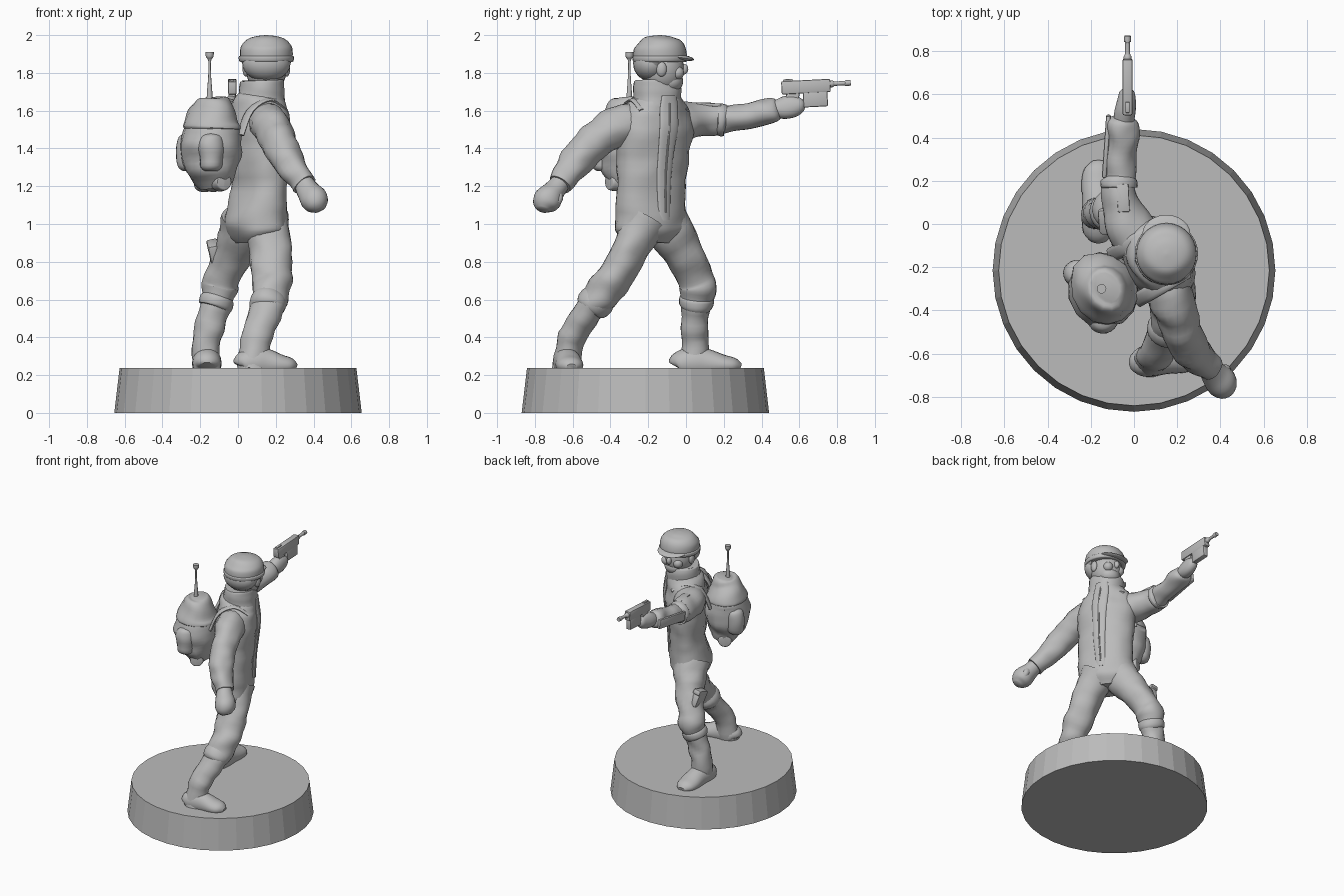
import bpy, bmesh, math
from mathutils import Vector, Matrix, noise

grey = bpy.data.materials.new("plain grey")
grey.diffuse_color = (0.5, 0.5, 0.5, 1)

S = Vector((0.5, -0.866, 0))    # shoulder line, gun arm to free arm
N = Vector((0.866, 0.5, 0))     # direction the chest faces
X, Y, Z = Vector((1, 0, 0)), Vector((0, 1, 0)), Vector((0, 0, 1))


def add(name, bm):
    me = bpy.data.meshes.new(name)
    bm.to_mesh(me)
    bm.free()
    me.materials.append(grey)
    ob = bpy.data.objects.new(name, me)
    bpy.context.collection.objects.link(ob)
    return ob


def tube(name, pts, ref=X, sides=20, steps=4, fold=0.0):
    """Smooth loft through points (x, y, z, radius along ref, other radius)."""
    p = [tuple(q) if len(q) == 5 else tuple(q) + (q[3],) for q in pts]
    rows = []
    for i in range(len(p) - 1):
        a, b, c, d = p[max(i - 1, 0)], p[i], p[i + 1], p[min(i + 2, len(p) - 1)]
        for k in range(steps):
            t = k / steps
            rows.append([0.5 * (2 * n + (o - m) * t + (2 * m - 5 * n + 4 * o - q) * t * t
                                + (3 * n - m - 3 * o + q) * t ** 3)
                         for m, n, o, q in zip(a, b, c, d)])
    rows.append(list(p[-1]))
    bm = bmesh.new()
    rings = []
    for i, r in enumerate(rows):
        c = Vector(r[:3])
        t = (Vector(rows[min(i + 1, len(rows) - 1)][:3]) - Vector(rows[max(i - 1, 0)][:3])).normalized()
        u = (ref - t * ref.dot(t)).normalized()
        v = t.cross(u)
        ring = []
        for j in range(sides):
            w = 2 * math.pi * j / sides
            d = u * (max(r[3], .004) * math.cos(w)) + v * (max(r[4], .004) * math.sin(w))
            co = c + d
            if fold:
                co += d.normalized() * fold * noise.noise(Vector((co.x * 9, co.y * 9, co.z * 13)))
            ring.append(bm.verts.new(co))
        rings.append(ring)
    for a, b in zip(rings, rings[1:]):
        for j in range(sides):
            k = (j + 1) % sides
            bm.faces.new((a[j], a[k], b[k], b[j]))
    bm.faces.new(rings[0][::-1])
    bm.faces.new(rings[-1])
    return add(name, bm)


def box(name, loc, size, rot=(0, 0, 0), bevel=0.008):
    bm = bmesh.new()
    bmesh.ops.create_cube(bm, size=1)
    bmesh.ops.scale(bm, vec=size, verts=bm.verts)
    bmesh.ops.bevel(bm, geom=bm.edges[:], offset=bevel, segments=2, affect='EDGES', profile=0.5)
    ob = add(name, bm)
    ob.location = loc
    ob.rotation_euler = [math.radians(a) for a in rot]
    return ob


def ball(name, loc, size):
    bm = bmesh.new()
    bmesh.ops.create_uvsphere(bm, u_segments=24, v_segments=14, radius=1)
    bmesh.ops.scale(bm, vec=size, verts=bm.verts)
    ob = add(name, bm)
    ob.location = loc
    return ob


# jacket, front placket and collar
tube("jacket", [(.09, -.19, .90, .13, .09), (.09, -.19, .96, .195, .14), (.095, -.19, 1.03, .207, .145),
                (.11, -.18, 1.2, .198, .125), (.11, -.175, 1.36, .205, .14), (.11, -.165, 1.5, .215, .15),
                (.11, -.155, 1.6, .19, .135), (.12, -.15, 1.66, .14, .125), (.125, -.15, 1.70, .10, .10)],
     ref=S, sides=28, fold=.014)
tube("jacket_placket", [(.205, -.115, 1.02, .035, .014), (.218, -.118, 1.2, .042, .014),
                        (.23, -.107, 1.36, .048, .014), (.24, -.092, 1.5, .055, .016),
                        (.226, -.09, 1.6, .055, .016), (.222, -.09, 1.68, .045, .014)], ref=S, fold=.005)
tube("zip", [(.22, -.105, 1.06, .006), (.232, -.107, 1.25, .006), (.252, -.088, 1.5, .006),
             (.235, -.085, 1.64, .006)], ref=S, sides=8)
tube("collar", [(.12, -.155, 1.60, .14, .13), (.125, -.15, 1.67, .128, .12), (.13, -.15, 1.73, .128, .115),
                (.13, -.15, 1.76, .12, .108), (.13, -.15, 1.745, .095, .085)], ref=S, fold=.012)
tube("neck", [(.135, -.14, 1.65, .08), (.145, -.13, 1.78, .08)])
for k, side in ((-.12, "gun"), (.12, "free")):
    c = Vector((.10, -.165, 0)) + S * k
    path = [c - N * .17 + Z * 1.47, c - N * .11 + Z * 1.60, c + Z * 1.655, c + N * .10 + Z * 1.60]
    tube(side + "_shoulder_strap", [tuple(q) + (.035, .012) for q in path], ref=S, sides=12)

# legs
tube("front_leg", [(.04, -.12, 1.02, .13), (.0, -.05, .90, .112), (-.045, .015, .80, .10),
                   (-.085, .05, .71, .092), (-.098, .062, .66, .096), (-.115, .052, .58, .08),
                   (-.14, .045, .48, .076), (-.168, .045, .38, .073), (-.168, .045, .23, .078)], fold=.016)
tube("rear_leg", [(.14, -.22, 1.02, .13), (.17, -.28, .90, .112, .10), (.18, -.33, .80, .11, .095),
                  (.18, -.39, .70, .108, .09), (.172, -.44, .64, .098, .09), (.155, -.50, .56, .088, .08),
                  (.125, -.57, .46, .082, .075), (.092, -.615, .37, .08, .07), (.085, -.635, .23, .085, .072)],
     fold=.016)
tube("front_boot_cuff", [(-.108, .056, .62, .08), (-.113, .054, .60, .092), (-.12, .052, .565, .088),
                         (-.125, .05, .55, .07)], fold=.008)
tube("rear_boot_cuff", [(.166, -.455, .615, .085), (.16, -.475, .59, .096), (.152, -.50, .56, .092),
                        (.148, -.515, .54, .07)], fold=.008)
foot = [(-.06, .04, .035), (-.045, .07, .065), (.03, .078, .085), (.10, .075, .078),
        (.19, .078, .055), (.25, .065, .042), (.285, .03, .02)]
tube("front_boot", [(-.165, .005 + d, .232 + h * .4, w, h) for d, w, h in foot])
tube("rear_boot", [(.065 + d * .85, -.635 + d * .1, .232 + h * .4, w * .93, h) for d, w, h in foot], ref=Y)
box("thigh_pouch", (-.125, .02, .84), (.055, .11, .13), (20, -12, 0), .015)
box("pouch_flap", (-.133, .013, .885), (.06, .118, .04), (20, -12, 0), .012)

# free arm
tube("free_sleeve", [(.13, -.24, 1.54, .09), (.165, -.32, 1.53, .105), (.20, -.42, 1.48, .10),
                     (.225, -.50, 1.42, .094), (.25, -.56, 1.36, .092), (.29, -.61, 1.295, .08),
                     (.33, -.65, 1.24, .068), (.352, -.672, 1.21, .065)], fold=.018)
tube("free_hand", [(.345, -.665, 1.22, .052), (.375, -.70, 1.175, .062), (.405, -.73, 1.135, .073),
                   (.425, -.75, 1.10, .062), (.438, -.758, 1.075, .03)], fold=.008)
tube("free_thumb", [(.40, -.68, 1.17, .02), (.425, -.675, 1.135, .024), (.43, -.69, 1.10, .015)])

# gun arm
tube("gun_sleeve", [(.03, -.09, 1.53, .12), (-.03, .0, 1.545, .108), (-.06, .08, 1.55, .088),
                    (-.072, .16, 1.552, .08), (-.065, .22, 1.55, .07), (-.06, .32, 1.565, .068),
                    (-.055, .42, 1.592, .074), (-.05, .47, 1.605, .068), (-.048, .49, 1.61, .05)], fold=.016)
tube("upper_arm_cuff", [(-.07, .165, 1.55, .074), (-.07, .175, 1.55, .086), (-.068, .20, 1.552, .084),
                        (-.068, .215, 1.55, .068)])
tube("gun_hand", [(-.046, .47, 1.61, .046), (-.04, .52, 1.615, .05, .06), (-.034, .57, 1.625, .044, .058),
                  (-.032, .61, 1.635, .034, .04), (-.032, .63, 1.64, .012)], fold=.006)
box("forearm_pad", (-.128, .36, 1.575), (.022, .29, .07), (7, 0, -4))
box("sleeve_tab", (-.05, .12, 1.632), (.055, .13, .018), (-3, 0, 3), .005)

# pistol
tilt = (3, 0, 0)
box("pistol_body", (-.03, .635, 1.727), (.046, .26, .07), tilt)
box("pistol_magazine", (-.03, .685, 1.665), (.04, .13, .09), tilt)
box("pistol_grip", (-.032, .56, 1.655), (.036, .07, .14), (-10, 0, 0))
box("pistol_rear_sight", (-.03, .54, 1.757), (.02, .05, .02), tilt, .004)
tube("pistol_barrel", [(-.03, .74, 1.74, .02), (-.03, .775, 1.742, .018), (-.03, .79, 1.743, .012),
                       (-.03, .84, 1.746, .012), (-.03, .845, 1.746, .016), (-.03, .872, 1.748, .015)], sides=12)

# head and cap, looking along +y
ball("head", (.15, -.125, 1.82), (.108, .115, .13))
ball("jaw", (.155, -.085, 1.755), (.075, .07, .06))
ball("nose", (.152, -.01, 1.82), (.018, .022, .028))
for s in (-1, 1):
    ball("ear", (.15 + s * .108, -.13, 1.82), (.018, .028, .04))
    ball("cheek", (.15 + s * .05, -.045, 1.80), (.035, .035, .035))
tube("cap", [(.15, -.135, 1.855, .12, .125), (.15, -.137, 1.862, .135, .138), (.15, -.138, 1.90, .14, .142),
             (.15, -.138, 1.94, .134, .132), (.15, -.14, 1.975, .105, .10), (.15, -.14, 1.993, .06),
             (.15, -.14, 2.0, .004)], sides=28)
ball("cap_neck_flap", (.15, -.185, 1.85), (.128, .095, .095))
tube("cap_band", [(.15, -.138, 1.858, .13), (.15, -.138, 1.862, .143), (.15, -.138, 1.885, .146),
                  (.15, -.138, 1.892, .135)], sides=28)
ball("cap_visor", (.15, -.05, 1.885), (.112, .094, .018)).rotation_euler.x = math.radians(-9)

# backpack with lid, pockets, bedroll and aerial
tube("backpack", [(-.12, -.29, 1.20, .10, .08), (-.13, -.295, 1.25, .135, .105), (-.14, -.30, 1.33, .168, .145),
                  (-.143, -.30, 1.42, .178, .165), (-.14, -.30, 1.50, .165, .148), (-.135, -.30, 1.56, .14, .12)],
     ref=S, sides=14, fold=.02)
tube("backpack_lid", [(-.14, -.30, 1.505, .15, .13), (-.14, -.30, 1.51, .17, .152), (-.137, -.30, 1.55, .158, .14),
                      (-.125, -.30, 1.61, .125, .108), (-.118, -.295, 1.655, .10, .08),
                      (-.118, -.295, 1.67, .07, .05)], ref=S, sides=14, fold=.014)
pack = Vector((-.14, -.30, 0))
for k, side in ((-1, "left"), (1, "right")):
    q = pack + S * (.12 * k) - N * .07
    tube(side + "_pack_pocket", [(q.x, q.y, 1.28, .03), (q.x, q.y, 1.31, .06), (q.x, q.y, 1.40, .068),
                                 (q.x, q.y, 1.46, .055), (q.x, q.y, 1.48, .02)], ref=S, fold=.01)
roll = Vector((-.135, -.30, 1.22))
tube("bedroll", [tuple(roll + S * d) + (r,) for d, r in
                 ((-.125, .03), (-.12, .045), (-.07, .05), (-.05, .044), (0, .05), (.05, .044), (.07, .05),
                  (.12, .045), (.125, .03))], ref=Z, fold=.008)
tube("aerial", [(-.15, -.30, 1.62, .018), (-.15, -.30, 1.70, .014), (-.15, -.30, 1.78, .008),
                (-.15, -.30, 1.86, .007), (-.15, -.30, 1.885, .02), (-.15, -.30, 1.91, .022)], sides=10)

for ob in bpy.context.collection.objects:
    ob.select_set(True)
    bpy.context.view_layer.objects.active = ob
bpy.ops.object.shade_smooth_by_angle(angle=math.radians(42))

# flat-sided round base
bm = bmesh.new()
bmesh.ops.create_cone(bm, cap_ends=True, segments=32, radius1=.655, radius2=.627, depth=.237,
                      matrix=Matrix.Translation((0, -.215, .1185)))
add("base", bm)
